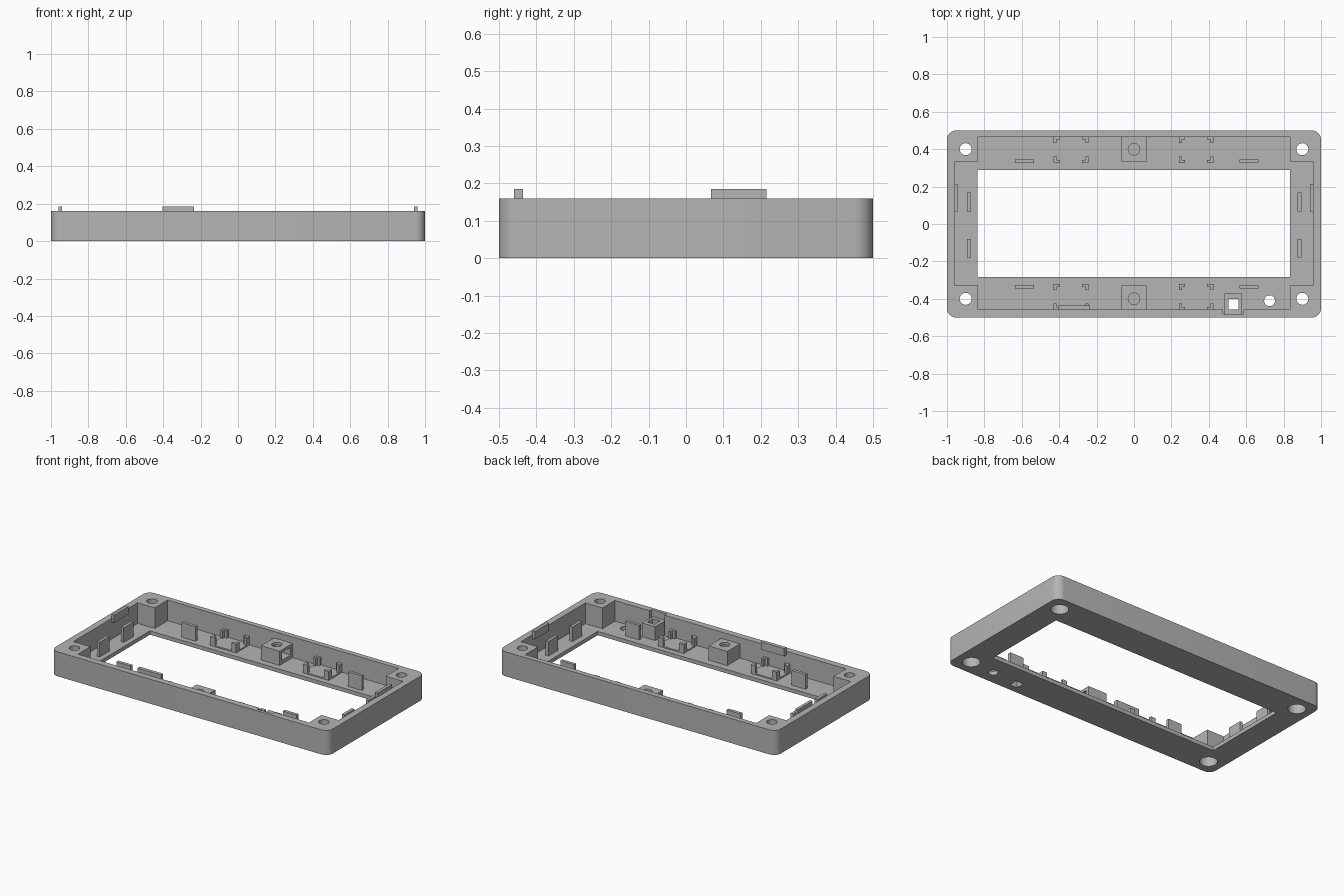
import bpy, bmesh, math
from mathutils import Matrix

if "Cube" in bpy.data.objects:
    bpy.data.objects.remove(bpy.data.objects["Cube"])

grey = bpy.data.materials.new("plain_grey")
grey.diffuse_color = (0.46, 0.46, 0.46, 1)
grey.use_nodes = True
grey.node_tree.nodes["Principled BSDF"].inputs["Base Color"].default_value = grey.diffuse_color

FLOOR, TOP = 0.025, 0.16


def finish(name, bm):
    me = bpy.data.meshes.new(name)
    bm.to_mesh(me)
    bm.free()
    me.materials.append(grey)
    ob = bpy.data.objects.new(name, me)
    bpy.context.collection.objects.link(ob)
    return ob


def box(name, x0, x1, y0, y1, z0, z1, radius=0):
    """Box from its limits, with optional rounded vertical edges."""
    bm = bmesh.new()
    bmesh.ops.create_cube(bm, size=1)
    m = Matrix.Translation(((x0 + x1) / 2, (y0 + y1) / 2, (z0 + z1) / 2))
    m = m @ Matrix.Diagonal((x1 - x0, y1 - y0, z1 - z0, 1))
    bmesh.ops.transform(bm, matrix=m, verts=bm.verts)
    if radius:
        upright = [e for e in bm.edges
                   if abs(e.verts[0].co.z - e.verts[1].co.z) > 0.01]
        bmesh.ops.bevel(bm, geom=upright, offset=radius, segments=8,
                        profile=0.5, affect='EDGES')
    return finish(name, bm)


def cylinder(name, x, y, r, z0, z1):
    bm = bmesh.new()
    bmesh.ops.create_cone(bm, cap_ends=True, segments=32, radius1=r, radius2=r,
                          depth=z1 - z0,
                          matrix=Matrix.Translation((x, y, (z0 + z1) / 2)))
    return finish(name, bm)


def cut(ob, cutter):
    mod = ob.modifiers.new("cut", 'BOOLEAN')
    mod.operation = 'DIFFERENCE'
    mod.solver = 'EXACT'
    mod.object = cutter
    bpy.context.view_layer.objects.active = ob
    bpy.ops.object.modifier_apply(modifier=mod.name)
    bpy.data.objects.remove(cutter, do_unlink=True)


def smooth(ob):
    bpy.ops.object.select_all(action='DESELECT')
    ob.select_set(True)
    bpy.context.view_layer.objects.active = ob
    bpy.ops.object.shade_smooth_by_angle(angle=math.radians(30))


# Frame: rounded tray, cavity leaving four corner blocks, open window
frame = box("frame", -1, 1, -0.5, 0.5, 0, TOP, radius=0.05)
cut(frame, box("cutter", -0.957, 0.957, -0.33, 0.333, FLOOR, 0.3))
cut(frame, box("cutter", -0.833, 0.833, -0.458, 0.466, FLOOR, 0.3))
cut(frame, box("cutter", -0.838, 0.835, -0.283, 0.29, -0.1, 0.1))

# Screw holes with wide counterbores underneath
for x in (-0.9, 0.9):
    for y in (-0.4, 0.4):
        cut(frame, cylinder("cutter", x, y, 0.032, -0.1, 0.3))
        cut(frame, cylinder("cutter", x, y, 0.053, -0.1, 0.08))

# Round floor hole, square socket hole and the wall recess behind the socket
cut(frame, cylinder("cutter", 0.725, -0.41, 0.029, -0.1, 0.1))
cut(frame, box("cutter", 0.475, 0.585, -0.48, -0.44, FLOOR, 0.3))
cut(frame, box("cutter", 0.506, 0.56, -0.457, -0.4, -0.1, 0.1))
smooth(frame)

# Socket block around the square hole
socket = box("socket_block", 0.483, 0.578, -0.482, -0.372, FLOOR - 0.002, 0.115)
cut(socket, box("cutter", 0.506, 0.56, -0.457, -0.4, -0.1, 0.3))

# Middle bosses with a screw hole and a nut slot open to the right
for name, y0, y1, s in (("back_boss", 0.333, 0.47, 1),
                        ("front_boss", -0.462, -0.33, -1)):
    boss = box(name, -0.067, 0.067, y0, y1, FLOOR - 0.002, 0.118)
    cut(boss, box("cutter", -0.05, 0.1, s * 0.4 - 0.045, s * 0.4 + 0.045,
                  0.05, 0.1))
    cut(boss, cylinder("cutter", 0, s * 0.4, 0.031, 0.03, 0.3))
    smooth(boss)

# Square seats: low pad with an L-shaped clip at each corner
for x0, x1 in ((-0.43, -0.243), (0.24, 0.425)):
    for y0, y1 in ((0.327, 0.467), (-0.459, -0.32)):
        box("seat_pad", x0, x1, y0, y1, FLOOR - 0.002, FLOOR + 0.008)
        for cx, sx in ((x0, 1), (x1, -1)):
            for cy, sy in ((y0, 1), (y1, -1)):
                for lx, ly in ((0.034, 0.016), (0.016, 0.034)):
                    xs = sorted((cx, cx + sx * lx))
                    ys = sorted((cy, cy + sy * ly))
                    box("seat_clip", *xs, *ys, FLOOR, 0.083)

# Upright fins on the floor around the window
for x in (-0.585, 0.615):
    for y in (-0.335, 0.335):
        box("long_side_fin", x - 0.05, x + 0.05, y - 0.01, y + 0.01,
            FLOOR - 0.002, 0.12)
for x in (-0.882, 0.885):
    for y in (-0.13, 0.118):
        box("short_side_fin", x - 0.01, x + 0.01, y - 0.05, y + 0.05,
            FLOOR - 0.002, 0.12)

# Snap tabs standing above the rim
for x in (-0.95, 0.95):
    box("side_snap_tab", x - 0.01, x + 0.01, 0.067, 0.215, 0.135, 0.185)
box("front_snap_tab", -0.403, -0.235, -0.46, -0.436, 0.135, 0.185)
